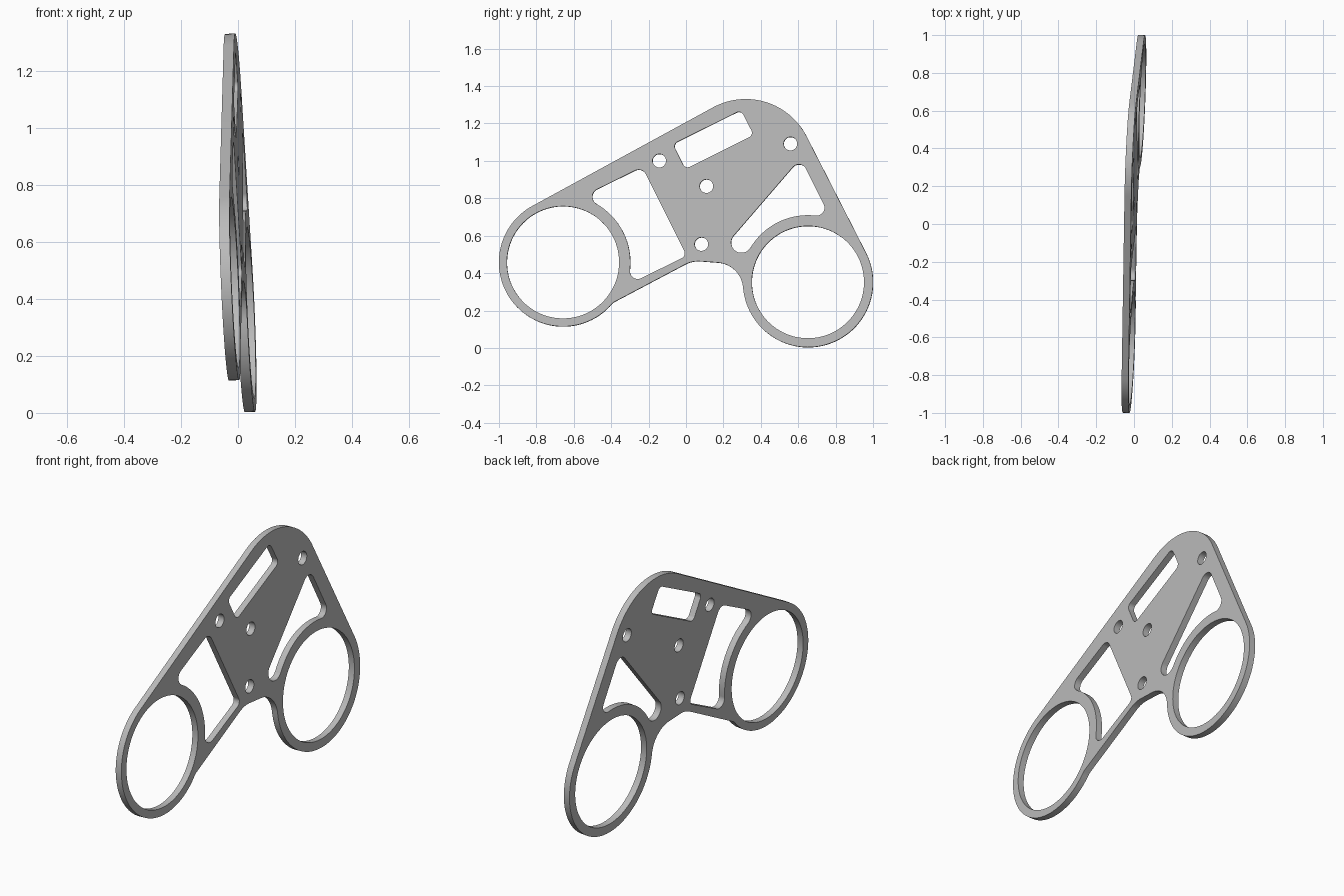
import bpy
import bmesh
from math import cos, sin, radians
from mathutils import Matrix

if "Cube" in bpy.data.objects:
    bpy.data.objects.remove(bpy.data.objects["Cube"], do_unlink=True)

THICKNESS = 0.036
LEAN_Y, LEAN_Z, OFFSET = 0.039, -0.0425, 0.0166
FRONT_RING = (-0.657, 0.457)
REAR_RING = (0.6525, 0.351)
SLOPE = 26.6  # shared tilt of the window edges


def arc(centre, radius, start, end):
    """Points along an arc; falling angles run clockwise."""
    steps = max(6, int(abs(end - start) / 4))
    angles = [radians(start + (end - start) * i / steps) for i in range(steps + 1)]
    return [(centre[0] + radius * cos(a), centre[1] + radius * sin(a)) for a in angles]


def path(*arcs):
    """Closed loop of arcs joined by straight edges."""
    return [p for a in arcs for p in arc(*a)]


def circle(centre, radius):
    return arc(centre, radius, 0, 360)[:-1]


# Outer edge: two rings, rounded top corner and the hollow underside
outline = path(
    (REAR_RING, 0.348, 184.8, 360 + SLOPE),
    ((0.32, 0.965), 0.365, SLOPE, 118),
    (FRONT_RING, 0.343, 118, 321),
    ((0.066, 0.313), 0.15, 117, 84),
    ((0.16, 0.31), 0.146, 84, 4.8),
)

# Window beside the front ring
front_window = path(
    ((-0.457, 0.808), 0.043, 90 + SLOPE, 240.6),
    (FRONT_RING, 0.36, 60.6, -6.7),
    ((-0.257, 0.411), 0.043, 173.3, 270 + SLOPE),
    ((-0.036, 0.506), 0.03, 270 + SLOPE, 360 + SLOPE),
    ((-0.253, 0.909), 0.043, SLOPE, 90 + SLOPE),
)

# Window above the rear ring
rear_window = path(
    ((0.698, 0.749), 0.043, 263.5, 360 + SLOPE),
    ((0.604, 0.937), 0.043, SLOPE, 138),
    ((0.297, 0.563), 0.055, 138, 329.3),
    (REAR_RING, 0.358, 149.3, 83.5),
)

# Rounded slot along the top edge
slot_corners = [(0.283, 1.234), (-0.033, 1.077), (0.009, 0.992), (0.326, 1.150)]
slot = path(*[(c, 0.027, SLOPE + 90 * i, SLOPE + 90 * (i + 1))
              for i, c in enumerate(slot_corners)])

# Ring openings and bolt holes
ring_holes = [circle(c, 0.3) for c in (FRONT_RING, REAR_RING)]
bolt_holes = [circle(c, 0.036) for c in
              [(-0.142, 1.0), (0.559, 1.091), (0.11, 0.864), (0.083, 0.554)]]

# Filled and extruded flat curve
curve = bpy.data.curves.new("bracket_plate", "CURVE")
curve.dimensions = "2D"
curve.fill_mode = "BOTH"
curve.extrude = THICKNESS / 2
for loop in [outline, front_window, rear_window, slot] + ring_holes + bolt_holes:
    spline = curve.splines.new("POLY")
    spline.points.add(len(loop) - 1)
    for point, (u, v) in zip(spline.points, loop):
        point.co = (u, v, 0, 1)
    spline.use_cyclic_u = True

plate = bpy.data.objects.new("bracket_plate", curve)
bpy.context.collection.objects.link(plate)
bpy.ops.object.select_all(action="DESELECT")
plate.select_set(True)
bpy.context.view_layer.objects.active = plate
bpy.ops.object.convert(target="MESH")
plate = bpy.context.view_layer.objects.active

# Stand the plate upright with its slight lean
stand = Matrix(((LEAN_Y, LEAN_Z, 1, OFFSET),
                (1, 0, -LEAN_Y, 0),
                (0, 1, -LEAN_Z, 0),
                (0, 0, 0, 1)))
bm = bmesh.new()
bm.from_mesh(plate.data)
bm.transform(stand)
bmesh.ops.remove_doubles(bm, verts=bm.verts, dist=0.0005)
bmesh.ops.recalc_face_normals(bm, faces=bm.faces)
bm.to_mesh(plate.data)
bm.free()
bpy.ops.object.shade_smooth_by_angle(angle=radians(30))

# Plain grey finish
grey = bpy.data.materials.new("plain_grey")
grey.use_nodes = True
colour = (0.5, 0.5, 0.5, 1)
grey.diffuse_color = colour
grey.node_tree.nodes["Principled BSDF"].inputs["Base Color"].default_value = colour
plate.data.materials.clear()
plate.data.materials.append(grey)
